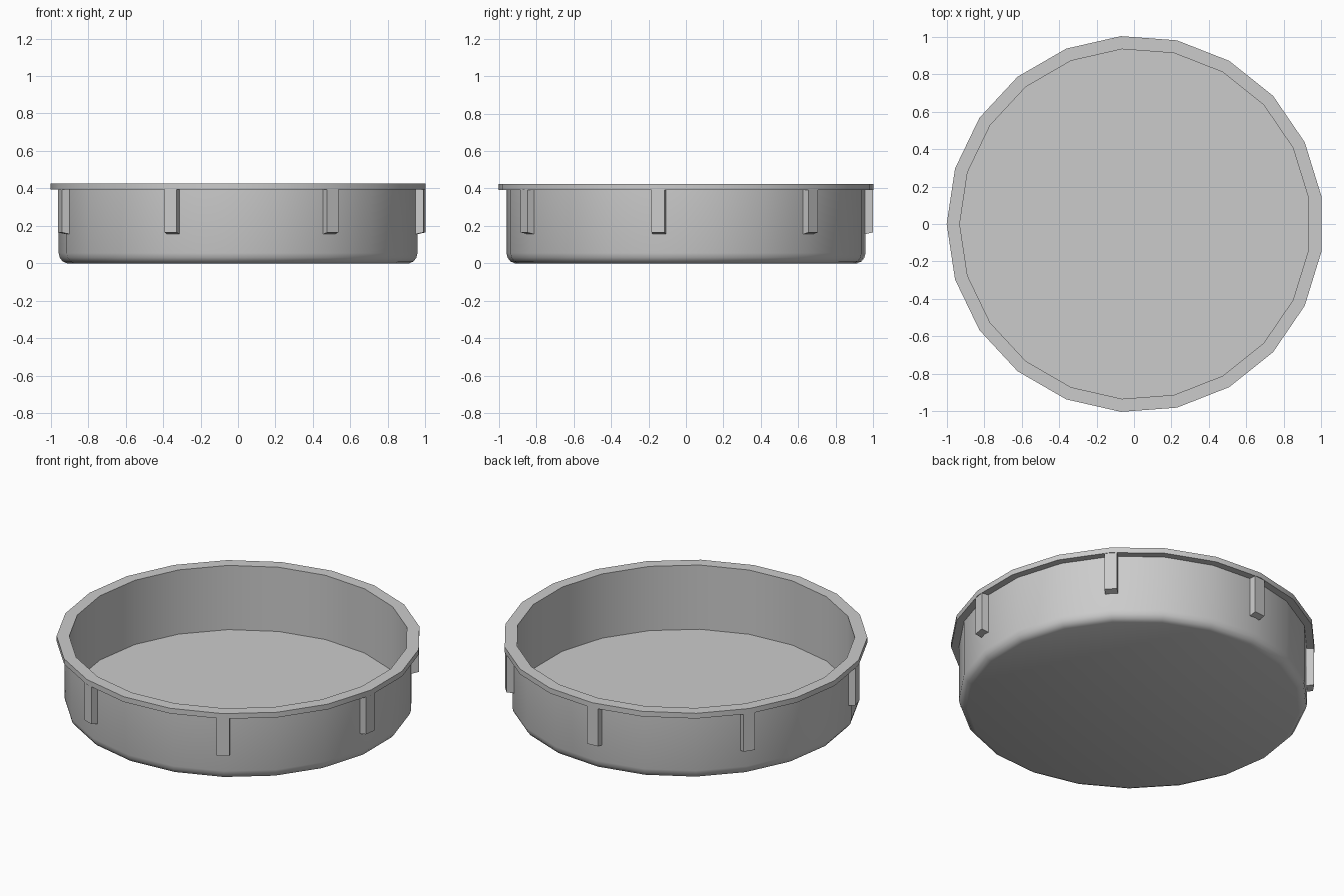
import bpy
import bmesh
import math
from mathutils import Matrix, Vector

if "Cube" in bpy.data.objects:
    bpy.data.objects.remove(bpy.data.objects["Cube"], do_unlink=True)

SIDES = 21
CLIPS = 7
CENTRE = Vector((0.0056, 0, 0))

grey = bpy.data.materials.new("light_grey")
grey.use_nodes = True
grey.diffuse_color = (0.6, 0.6, 0.6, 1)
grey.node_tree.nodes["Principled BSDF"].inputs["Base Color"].default_value = (0.6, 0.6, 0.6, 1)


def finish(name, bm):
    bmesh.ops.recalc_face_normals(bm, faces=bm.faces)
    mesh = bpy.data.meshes.new(name)
    bm.to_mesh(mesh)
    bm.free()
    mesh.materials.append(grey)
    obj = bpy.data.objects.new(name, mesh)
    obj.location = CENTRE
    bpy.context.collection.objects.link(obj)
    return obj


def lathe(name, profile):
    """Turn an open (radius, z) profile, capping both ends with flat discs."""
    bm = bmesh.new()
    rings = []
    for r, z in profile:
        angles = [math.pi + math.tau * i / SIDES for i in range(SIDES)]
        rings.append([bm.verts.new((r * math.cos(a), r * math.sin(a), z)) for a in angles])
    for low, high in zip(rings, rings[1:]):
        for i in range(SIDES):
            j = (i + 1) % SIDES
            bm.faces.new((low[i], low[j], high[j], high[i]))
    bm.faces.new(rings[0])
    bm.faces.new(rings[-1])
    return finish(name, bm)


# Dish: rounded base, wall, flanged rim, inner wall and floor
dish = lathe("dish", [(0.918, 0), (0.942, 0.01), (0.957, 0.03), (0.963, 0.055),
                      (0.963, 0.393), (1.0056, 0.393), (1.0056, 0.425),
                      (0.936, 0.425), (0.936, 0.034)])
bpy.ops.object.select_all(action="DESELECT")
dish.select_set(True)
bpy.context.view_layer.objects.active = dish
bpy.ops.object.shade_smooth_by_angle(angle=math.radians(50))

# Ribs: upright bars under the rim, with a slightly sloped foot
for n in range(CLIPS):
    bm = bmesh.new()
    side = [(0.945, 0.153), (1.0, 0.165), (1.0, 0.395), (0.945, 0.395)]
    face = bm.faces.new([bm.verts.new((r, -0.035, z)) for r, z in side])
    ext = bmesh.ops.extrude_face_region(bm, geom=[face], use_keep_orig=True)
    moved = [v for v in ext["geom"] if isinstance(v, bmesh.types.BMVert)]
    bmesh.ops.translate(bm, verts=moved, vec=(0, 0.07, 0))
    angle = -math.pi / SIDES + math.tau * n / CLIPS
    bm.transform(Matrix.Rotation(angle, 4, "Z"))
    finish(f"rib_{n + 1}", bm)
